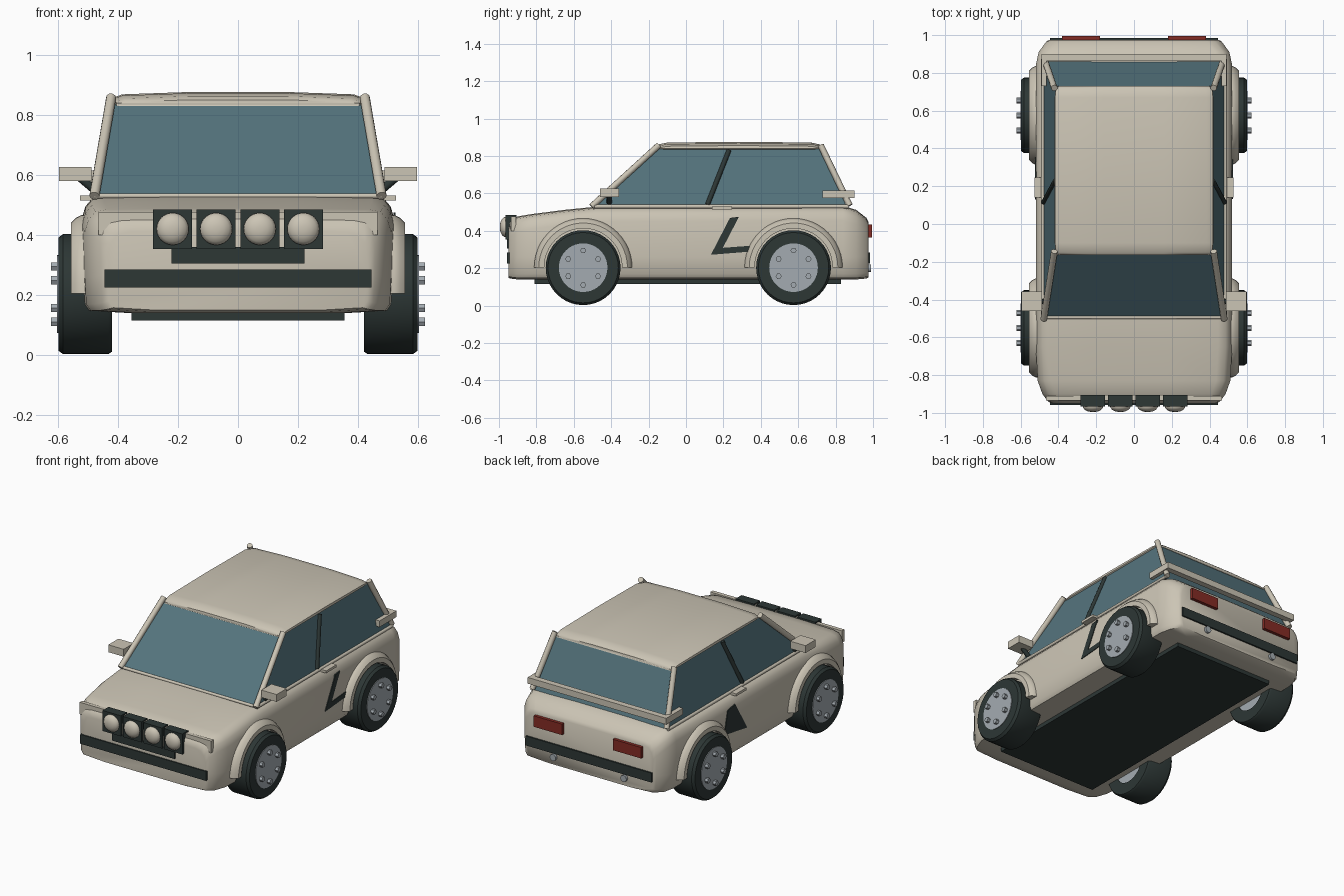
import bpy, bmesh, math
from mathutils import Vector

if "Cube" in bpy.data.objects:
    bpy.data.objects.remove(bpy.data.objects["Cube"])


def material(name, rgb):
    m = bpy.data.materials.new(name)
    m.diffuse_color = (*rgb, 1)
    m.use_nodes = True
    m.node_tree.nodes["Principled BSDF"].inputs["Base Color"].default_value = m.diffuse_color
    return m


CREAM = material("cream_paint", (0.60, 0.555, 0.46))
DARK = material("dark_rubber", (0.026, 0.038, 0.036))
GLASS = material("blue_glass", (0.09, 0.175, 0.205))
METAL = material("wheel_metal", (0.37, 0.41, 0.44))
RED = material("red_lamp", (0.23, 0.025, 0.018))


def build(name, verts, faces, mat, smooth=None, bevel=0):
    me = bpy.data.meshes.new(name)
    me.from_pydata([tuple(v) for v in verts], [], faces)
    bm = bmesh.new()
    bm.from_mesh(me)
    bmesh.ops.recalc_face_normals(bm, faces=bm.faces)
    bm.to_mesh(me)
    bm.free()
    me.materials.append(mat)
    ob = bpy.data.objects.new(name, me)
    bpy.context.collection.objects.link(ob)
    if bevel:
        mod = ob.modifiers.new("Bevel", 'BEVEL')
        mod.width, mod.segments = bevel, 2
    if smooth:
        bpy.ops.object.select_all(action='DESELECT')
        ob.select_set(True)
        bpy.context.view_layer.objects.active = ob
        bpy.ops.object.shade_smooth_by_angle(angle=math.radians(smooth))
    return ob


def loft(name, loops, mat, smooth=None, closed=False):
    """Skin closed loops; cap the ends unless the path closes on itself."""
    n, k = len(loops[0]), len(loops)
    verts = [p for loop in loops for p in loop]
    faces = []
    for i in range(k if closed else k - 1):
        a, b = i * n, (i + 1) % k * n
        faces += [(a + j, a + (j + 1) % n, b + (j + 1) % n, b + j) for j in range(n)]
    if not closed:
        faces += [tuple(range(n)), tuple(range((k - 1) * n, k * n))]
    return build(name, verts, faces, mat, smooth)


def box(name, x, y, z, mat, bevel=0):
    loops = [[(x[0], b, c), (x[1], b, c), (x[1], d, c), (x[0], d, c)]
             for c in z for b, d in [y]]
    ob = loft(name, loops, mat)
    if bevel:
        mod = ob.modifiers.new("Bevel", 'BEVEL')
        mod.width, mod.segments = bevel, 2
    return ob


def rod(name, a, b, r, mat, n=10):
    a, b = Vector(a), Vector(b)
    q = (b - a).to_track_quat('Z', 'Y')
    ring = [q @ Vector((r * math.cos(t), r * math.sin(t), 0))
            for t in (2 * math.pi * i / n for i in range(n))]
    return loft(name, [[a + p for p in ring], [b + p for p in ring]], mat, 40)


def sweep(name, profile, y, z, mat, arc=2 * math.pi, n=40):
    """Turn an (x, radius) profile about a wheel axle."""
    full = arc > 6
    loops = [[(x, y + r * math.cos(t), z + r * math.sin(t)) for x, r in profile]
             for t in (arc * i / n for i in range(n if full else n + 1))]
    return loft(name, loops, mat, 35, full)


def section(y, half):
    """Mirror half of a cross-section, listed from bottom to top."""
    return [(x, y, z) for x, z in half] + [(-x, y, z) for x, z in reversed(half)]


# Body shell: (y, half width, shoulder height, bottom height)
stations = [(-0.95, 0.435, 0.41, 0.15), (-0.94, 0.455, 0.445, 0.145),
            (-0.90, 0.485, 0.473, 0.14), (-0.83, 0.51, 0.485, 0.14),
            (-0.65, 0.52, 0.508, 0.14), (-0.48, 0.52, 0.525, 0.14),
            (0.84, 0.52, 0.53, 0.14), (0.91, 0.505, 0.508, 0.14),
            (0.965, 0.465, 0.465, 0.145), (0.975, 0.45, 0.445, 0.15)]
loops = []
for y, w, t, b in stations:
    loops.append(section(y, [(w - 0.16, b), (w - 0.02, b + 0.008), (w - 0.005, b + 0.03),
                             (w, b + 0.12), (w, t - 0.075), (w - 0.012, t - 0.035),
                             (w - 0.035, t - 0.008), (w - 0.075, t), (0.18, t + 0.004)]))
loft("body_shell", loops, CREAM, 45)
box("underbody", (-0.355, 0.355), (-0.81, 0.83), (0.115, 0.16), DARK)

# Glass cabin
loft("cabin_glass", [
    [(-0.478, -0.5, 0.525), (0.478, -0.5, 0.525), (0.478, 0.86, 0.525), (-0.478, 0.86, 0.525)],
    [(-0.412, -0.15, 0.84), (0.412, -0.15, 0.84), (0.412, 0.72, 0.84), (-0.412, 0.72, 0.84)],
], GLASS)

# Crowned roof
loops = []
for y, w, t in [(-0.165, 0.405, 0.85), (-0.15, 0.415, 0.862), (-0.10, 0.42, 0.872),
                (0.28, 0.42, 0.876), (0.67, 0.42, 0.872), (0.715, 0.415, 0.862),
                (0.73, 0.405, 0.85)]:
    loops.append(section(y, [(w - 0.01, 0.832), (w, 0.84), (w - 0.002, t - 0.02),
                             (w - 0.035, t - 0.008), (0.16, t)]))
loft("roof", loops, CREAM, 50)

# Windscreen sill
rod("windscreen_sill", (-0.48, -0.495, 0.53), (0.48, -0.495, 0.53), 0.009, CREAM)

for s, side in ((1, "right"), (-1, "left")):
    # Pillars and window trim
    rod(f"front_pillar_{side}", (s * 0.478, -0.505, 0.53), (s * 0.422, -0.145, 0.858), 0.017, CREAM)
    rod(f"rear_pillar_{side}", (s * 0.475, 0.875, 0.535), (s * 0.422, 0.72, 0.858), 0.017, CREAM)
    rod(f"belt_trim_{side}", (s * 0.482, -0.49, 0.53), (s * 0.482, 0.87, 0.53), 0.01, CREAM)
    rod(f"door_pillar_{side}", (s * 0.478, 0.115, 0.54), (s * 0.416, 0.23, 0.832), 0.013, DARK)
    # Door handle and mirror
    box(f"door_handle_{side}", sorted((s * 0.48, s * 0.526)), (0.14, 0.245), (0.515, 0.531), CREAM)
    box(f"mirror_{side}", sorted((s * 0.487, s * 0.595)), (-0.46, -0.358), (0.58, 0.627), CREAM)
    rod(f"mirror_stalk_{side}", (s * 0.478, -0.41, 0.55), (s * 0.525, -0.41, 0.59), 0.014, DARK)
    # Spoiler end plate
    box(f"spoiler_end_{side}", sorted((s * 0.462, s * 0.49)), (0.73, 0.90), (0.575, 0.615), CREAM)
    # Tail lamp and rear sensor
    box(f"tail_lamp_{side}", sorted((s * 0.18, s * 0.38)), (0.96, 0.995), (0.365, 0.435), RED)
    rod(f"rear_sensor_{side}", (s * 0.25, 0.96, 0.2), (s * 0.25, 0.99, 0.2), 0.021, METAL, 16)

    for cy, end in ((-0.55, "front"), (0.575, "rear")):
        tag = f"{end}_{side}"
        # Wheel arch flare
        sweep(f"arch_flare_{tag}", [(s * 0.44, 0.262), (s * 0.52, 0.262), (s * 0.54, 0.252),
                                    (s * 0.555, 0.237), (s * 0.555, 0.208), (s * 0.44, 0.208)],
              cy, 0.205, CREAM, math.pi, 24)
        # Tyre, wheel disc and bolts
        sweep(f"tyre_{tag}", [(s * 0.42, 0.12), (s * 0.42, 0.192), (s * 0.432, 0.2),
                              (s * 0.582, 0.2), (s * 0.598, 0.188), (s * 0.598, 0.12)],
              cy, 0.203, DARK)
        rod(f"wheel_disc_{tag}", (s * 0.425, cy, 0.203), (s * 0.602, cy, 0.203), 0.13, METAL, 40)
        for i in range(6):
            t = math.radians(90 + 60 * i)
            y, z = cy + 0.092 * math.cos(t), 0.203 + 0.092 * math.sin(t)
            rod(f"wheel_bolt_{tag}", (s * 0.595, y, z), (s * 0.622, y, z), 0.016, METAL, 6)

# Rear spoiler and bumper strips
box("rear_spoiler", (-0.49, 0.49), (0.862, 0.90), (0.575, 0.615), CREAM)
box("front_bumper_strip", (-0.445, 0.445), (-0.958, -0.93), (0.225, 0.285), DARK)
box("rear_bumper_strip", (-0.445, 0.445), (0.96, 0.985), (0.225, 0.285), DARK)

# Nose panel and lamp cluster
box("nose_panel", (-0.465, 0.465), (-0.935, -0.91), (0.40, 0.476), CREAM)
box("lamp_bracket", (-0.222, 0.222), (-0.957, -0.92), (0.305, 0.36), DARK)
for i in range(4):
    x = -0.2175 + 0.145 * i
    box("lamp_housing", (x - 0.065, x + 0.065), (-0.965, -0.905), (0.353, 0.484), DARK)
    loops = [[(x + r * math.cos(t), y, 0.42 + r * math.sin(t))
              for t in (math.pi * j / 12 for j in range(24))]
             for y, r in [(-0.96, 0.054), (-0.972, 0.053), (-0.984, 0.043),
                          (-0.992, 0.027), (-0.995, 0.01)]]
    loft("lamp_lens", loops, CREAM, 60)

# Door graphics, thin plates on the sides
graphics = {"right": (1, [(0.235, 0.469), (0.283, 0.475), (0.197, 0.309), (0.341, 0.32),
                          (0.331, 0.288), (0.133, 0.272)]),
            "left": (-1, [(0.25, 0.465), (0.325, 0.455), (0.36, 0.31), (0.13, 0.272)])}
for side, (s, pts) in graphics.items():
    loft(f"door_graphic_{side}", [[(s * x, y, z) for y, z in pts] for x in (0.517, 0.5245)], DARK)
